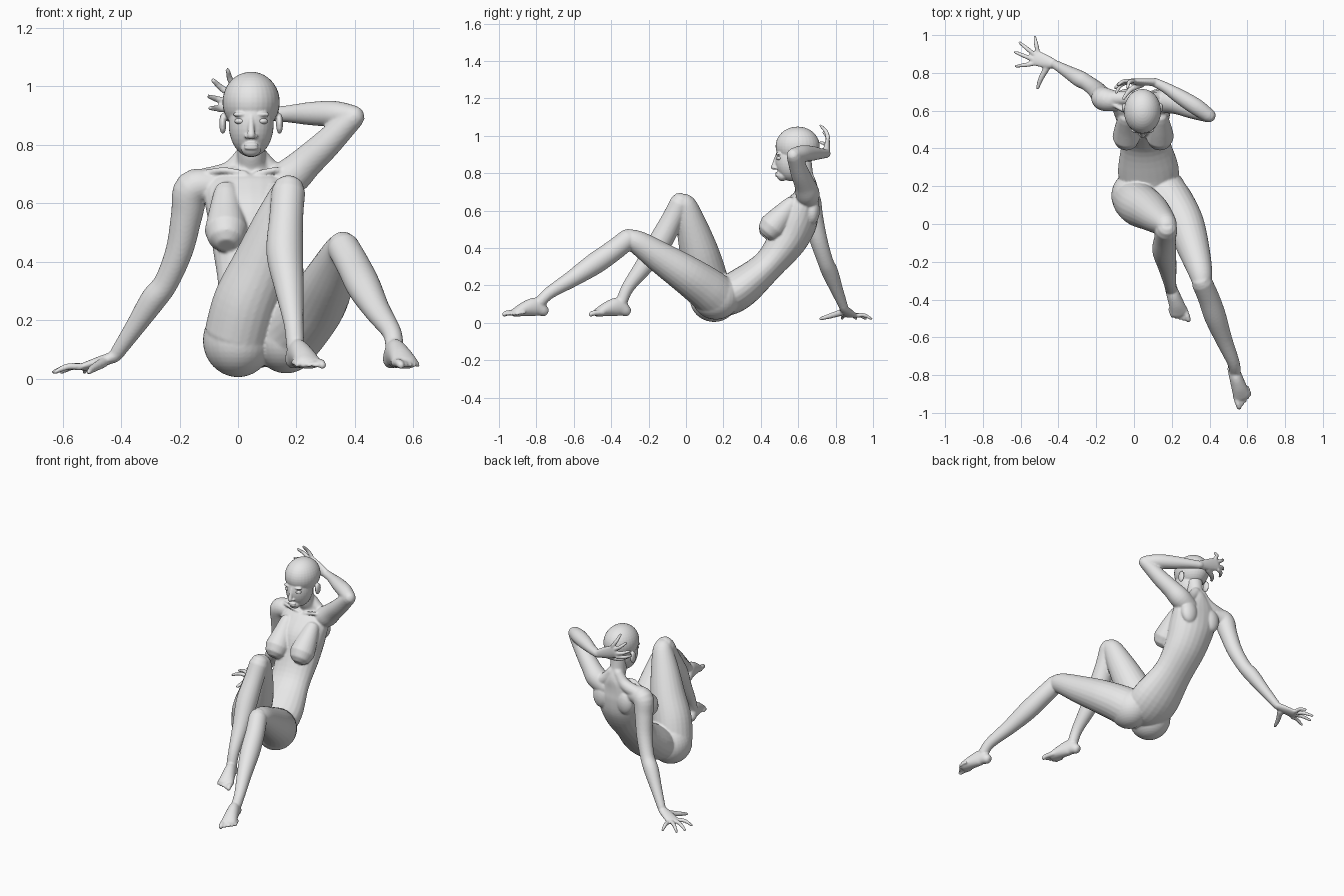
import bpy, bmesh, math
from mathutils import Vector, Matrix

cube = bpy.data.objects.get("Cube")
if cube:
    bpy.data.objects.remove(cube, do_unlink=True)

clay = bpy.data.materials.new("grey_clay")
clay.use_nodes = True
clay.diffuse_color = (0.8, 0.8, 0.8, 1)
clay.node_tree.nodes["Principled BSDF"].inputs["Base Color"].default_value = (0.8, 0.8, 0.8, 1)


def catmull(a, b, c, d, t):
    """Smooth interpolation between stations b and c."""
    return [0.5 * (2 * q + (r - p) * t + (2 * p - 5 * q + 4 * r - s) * t * t
                   + (3 * q - p - 3 * r + s) * t ** 3) for p, q, r, s in zip(a, b, c, d)]


def loft(bm, stations, side=(1, 0, 0), steps=5, sides=24):
    """Closed round-ended limb through stations (x, y, z, half width, half depth)."""
    st = [list(s) if len(s) == 5 else list(s) + [s[3]] for s in stations]
    st = [st[0]] + st + [st[-1]]
    path = [catmull(*st[i:i + 4], k / steps) for i in range(len(st) - 3) for k in range(steps)]
    path.append(st[-1])
    centres = [Vector(p[:3]) for p in path]
    rings = []
    for i, p in enumerate(path):
        tangent = (centres[min(i + 1, len(path) - 1)] - centres[max(i - 1, 0)]).normalized()
        u = Vector(side)
        u = (u - tangent * u.dot(tangent)).normalized()
        v = tangent.cross(u)
        caps = [(0, 1)]
        if i == 0:
            caps = [(-0.9, 0.43), (-0.6, 0.8), (0, 1)]
        elif i == len(path) - 1:
            caps = [(0, 1), (0.6, 0.8), (0.9, 0.43)]
        for shift, scale in caps:
            c = centres[i] + tangent * shift * min(p[3], p[4])
            ring = []
            for k in range(sides):
                a = math.tau * k / sides
                ring.append(bm.verts.new(c + u * (p[3] * scale * math.cos(a))
                                         + v * (p[4] * scale * math.sin(a))))
            rings.append(ring)
    faces = [bm.faces.new(rings[0][::-1]), bm.faces.new(rings[-1])]
    for lower, upper in zip(rings, rings[1:]):
        for k in range(sides):
            n = (k + 1) % sides
            faces.append(bm.faces.new((lower[k], lower[n], upper[n], upper[k])))
    bmesh.ops.recalc_face_normals(bm, faces=faces)


def ball(bm, centre, radii):
    matrix = Matrix.Translation(centre) @ Matrix.Diagonal((*radii, 1))
    bmesh.ops.create_uvsphere(bm, u_segments=32, v_segments=20, radius=1, matrix=matrix)


def finish(name, bm, voxel=None, rounds=3):
    """Turn the parts into one object, fused into a single smooth skin if voxel is set."""
    mesh = bpy.data.meshes.new(name)
    bm.to_mesh(mesh)
    bm.free()
    obj = bpy.data.objects.new(name, mesh)
    bpy.context.collection.objects.link(obj)
    if voxel:
        fuse = obj.modifiers.new("fuse", 'REMESH')
        fuse.mode = 'VOXEL'
        fuse.voxel_size = voxel
        relax = obj.modifiers.new("relax", 'SMOOTH')
        relax.factor = 0.5
        relax.iterations = rounds
        graph = bpy.context.evaluated_depsgraph_get()
        skin = bpy.data.meshes.new_from_object(obj.evaluated_get(graph))
        obj.modifiers.clear()
        obj.data = skin
        skin.name = name
    obj.data.materials.clear()
    obj.data.materials.append(clay)
    for poly in obj.data.polygons:
        poly.use_smooth = True
        poly.material_index = 0
    return obj


def foot(bm, heel, toe, medial):
    """Foot from heel to big toe; medial is the sign of the big toe side."""
    heel, toe = Vector((*heel, 0)), Vector((*toe, 0))
    f = (toe - heel).normalized()
    s = Vector((f.y, -f.x, 0)) * medial

    def at(along, across, z):
        return tuple(heel + f * along + s * across + Vector((0, 0, z)))
    loft(bm, [(*at(.03, 0, .065), .03, .032), (*at(.07, 0, .085), .034, .05),
              (*at(.13, 0, .075), .04, .04), (*at(.185, 0, .056), .046, .024)], side=s)
    for i in range(5):
        r = .015 if i == 0 else .0105 - .0006 * i
        across = .032 - .018 * i - (.004 if i else 0)
        tip = .237 - .011 * i
        loft(bm, [(*at(.17 - .005 * i, across, .055), r), (*at(tip - .02, across, .053), r),
                  (*at(tip, across, .046), r * .9)], side=s, sides=12)


def hand(bm, wrist, knuckles, side, bend, tips, thumb):
    """Palm, four fingers from index to little, and a thumb path."""
    wrist, knuckles = Vector(wrist), Vector(knuckles)
    side, bend = Vector(side).normalized(), Vector(bend)
    loft(bm, [(*wrist, .025, .02), (*wrist.lerp(knuckles, .5), .036, .018),
              (*knuckles, .042, .014)], side=side)
    for i, tip in enumerate(tips):
        root = knuckles + side * (.036 - .024 * i)
        middle = root.lerp(Vector(tip), .5) + bend
        loft(bm, [(*root, .0125), (*middle, .0115), (*tip, .008)], side=side, sides=12)
    loft(bm, [(*thumb[0], .018), (*thumb[1], .014), (*thumb[2], .009)], side=(0, 0, 1), sides=12)


body = bmesh.new()

# torso and neck, from pelvis upwards
loft(body, [(.09, .15, .12, .10, .08), (.08, .21, .14, .15, .105), (.075, .30, .19, .16, .105),
            (.06, .44, .31, .128, .085), (.05, .54, .44, .135, .105), (.045, .59, .55, .148, .115),
            (.04, .63, .64, .155, .085), (.04, .65, .69, .12, .055), (.045, .65, .73, .06, .052),
            (.045, .63, .78, .048, .052), (.045, .62, .86, .05, .052)])

# bust, collarbones and shoulder blades
for x, rise in ((-.04, 0), (.137, .01)):
    loft(body, [(x, .56, .63, .045), (x, .51, .56 + rise, .062), (x, .463, .505 + rise, .074)])
for s in (-1, 1):
    loft(body, [(.045 + s * .02, .59, .70, .01), (.04 + s * .09, .60, .712, .011),
                (.04 + s * .16, .64, .70, .012)], side=(0, 0, 1))
    ball(body, (.045 + s * .085, .675, .60), (.055, .04, .075))
    loft(body, [(.045 + s * .02, .66, .77, .03), (.045 + s * .07, .665, .71, .035),
                (.04 + s * .15, .665, .68, .04)], side=(0, 1, 0))

# buttocks
ball(body, (.0, .15, .13), (.12, .13, .125))
ball(body, (.165, .16, .14), (.115, .13, .122))

# right leg, raised knee
loft(body, [(0, .13, .15, .115), (.03, .10, .26, .115), (.08, .07, .38, .104),
            (.13, .03, .52, .083), (.165, 0, .62, .062), (.172, -.025, .64, .053)])
loft(body, [(.172, -.03, .638, .058), (.165, -.075, .55, .058), (.16, -.14, .43, .063),
            (.175, -.22, .31, .05), (.19, -.31, .19, .034), (.196, -.345, .11, .031)])
foot(body, (.18, -.295), (.262, -.53), -1)

# left leg, stretched further forward
loft(body, [(.17, .15, .15, .12), (.21, .10, .19, .114), (.27, 0, .26, .102),
            (.315, -.13, .345, .085), (.35, -.25, .425, .065), (.36, -.31, .45, .052)])
loft(body, [(.36, -.31, .448, .055), (.395, -.39, .385, .057), (.43, -.49, .315, .058),
            (.475, -.61, .235, .045), (.525, -.73, .16, .033), (.535, -.78, .11, .031)])
foot(body, (.515, -.735), (.595, -.985), 1)

# right arm, propped on the ground behind
loft(body, [(-.08, .65, .66, .05), (-.155, .66, .65, .062), (-.175, .68, .56, .054),
            (-.20, .71, .44, .047), (-.245, .745, .33, .042), (-.29, .77, .27, .044),
            (-.35, .805, .18, .034), (-.415, .843, .085, .024)], side=(0, 1, 0))
hand(body, (-.42, .845, .075), (-.525, .88, .04), (-.4, -.9, 0), (0, 0, .01),
     [(-.625, .835, .022), (-.63, .91, .022), (-.605, .96, .022), (-.525, .99, .022)],
     [(-.46, .83, .055), (-.495, .765, .035), (-.51, .72, .022)])

# left arm, folded behind the head
loft(body, [(.11, .65, .65, .055), (.18, .65, .69, .064), (.235, .635, .74, .056),
            (.30, .61, .80, .05), (.37, .585, .87, .042), (.395, .575, .893, .038)], side=(0, 1, 0))
loft(body, [(.395, .575, .897, .037), (.33, .62, .905, .044), (.25, .67, .906, .04),
            (.17, .72, .905, .029), (.11, .75, .905, .024)], side=(0, 0, 1))
hand(body, (.11, .75, .905), (-.02, .755, .955), (-.4, -.1, -.9), (-.006, .01, 0),
     [(-.095, .695, .925), (-.10, .72, .965), (-.085, .735, 1.02), (-.035, .72, 1.055)],
     [(.04, .74, .905), (-.02, .71, .89), (-.055, .665, .895)])
finish("body", body, voxel=.006)

# head: skull, face, jaw, nose, lips, brows and ears
head = bmesh.new()
ball(head, (.045, .597, .945), (.098, .118, .104))
ball(head, (.045, .565, .87), (.077, .088, .113))
ball(head, (.045, .515, .788), (.035, .03, .03))
loft(head, [(.045, .486, .895, .009), (.045, .474, .855, .011), (.045, .468, .832, .014)])
for s in (-1, 1):
    ball(head, (.045 + s * .013, .48, .828), (.01, .012, .008))
    ball(head, (.045 + s * .035, .497, .903), (.028, .015, .009))
    ball(head, (.045 + s * .097, .615, .872), (.012, .024, .036))
for z in (.788, .8):
    ball(head, (.045, .489, z), (.025, .013, .0065))
finish("head", head, voxel=.004)

# eyes
for name, s in (("right_eye", -1), ("left_eye", 1)):
    eye = bmesh.new()
    ball(eye, (.045 + s * .037, .5, .88), (.02, .017, .011))
    finish(name, eye)
